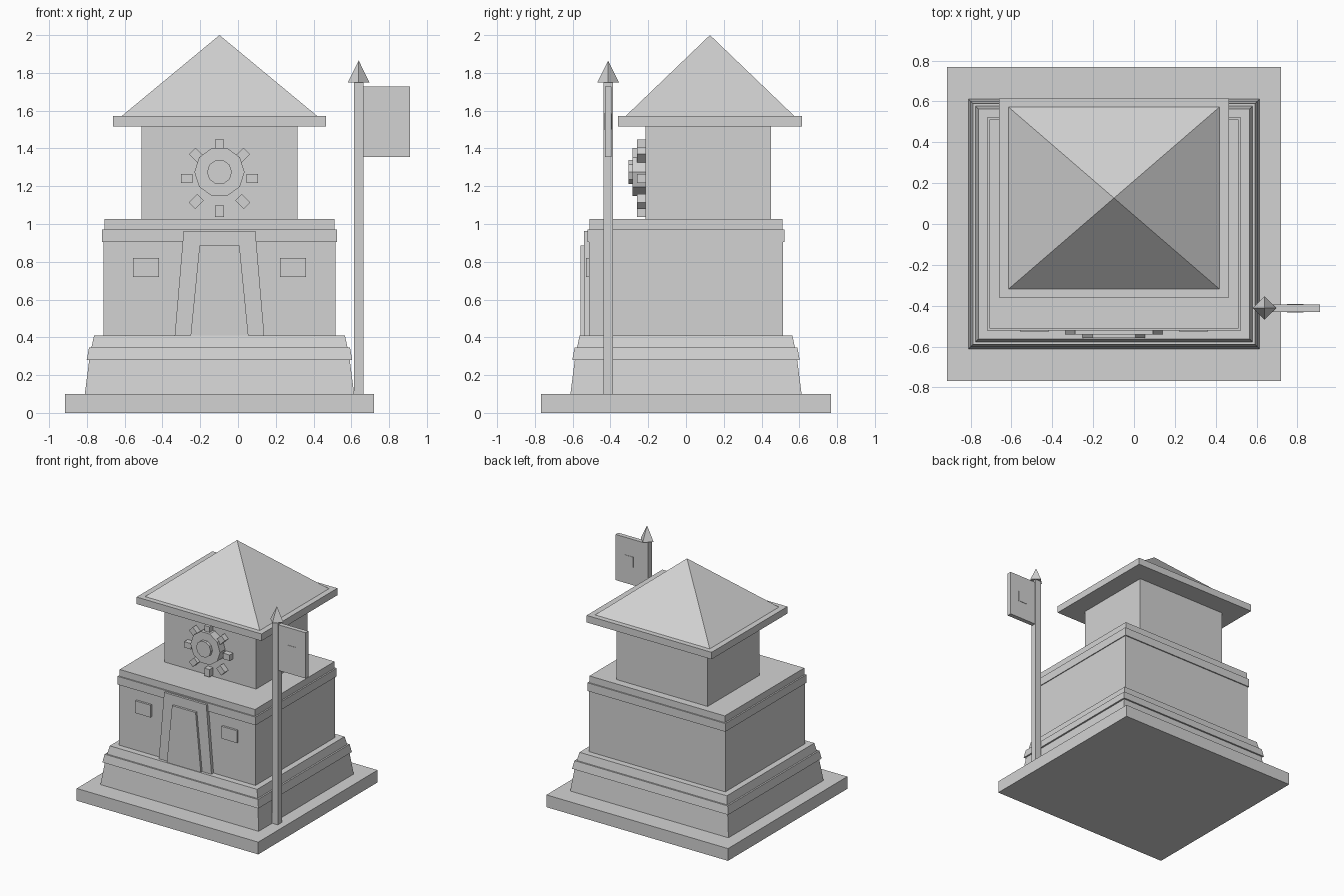
import bpy
import math
from mathutils import Matrix, Vector

cube = bpy.data.objects.get("Cube")
if cube:
    bpy.data.objects.remove(cube, do_unlink=True)

stone = bpy.data.materials.new("stone_grey")
stone.use_nodes = True
GREY = (0.65, 0.65, 0.65, 1)
stone.diffuse_color = GREY
stone.node_tree.nodes["Principled BSDF"].inputs["Base Color"].default_value = GREY

AXIS_X = -0.098      # middle of the tower
WALL_Y = -0.515      # front wall of the main storey
UPPER_Y = -0.215     # front wall of the upper storey


def finish(name, mesh):
    obj = bpy.data.objects.new(name, mesh)
    obj.data.materials.append(stone)
    bpy.context.collection.objects.link(obj)
    return obj


def prism(name, lower, upper):
    """Solid between two matching rings of points."""
    n = len(lower)
    faces = [tuple(reversed(range(n))), tuple(range(n, 2 * n))]
    faces += [(i, (i + 1) % n, n + (i + 1) % n, n + i) for i in range(n)]
    mesh = bpy.data.meshes.new(name)
    mesh.from_pydata(list(lower) + list(upper), [], faces)
    return finish(name, mesh)


def ring(cx, cy, hx, hy, z):
    return [(cx + sx * hx, cy + sy * hy, z)
            for sx, sy in ((-1, -1), (1, -1), (1, 1), (-1, 1))]


def block(name, cx, cy, z0, z1, hx, hy, inset=0.0):
    """Box with optional inward sloping sides."""
    return prism(name, ring(cx, cy, hx, hy, z0),
                 ring(cx, cy, hx - inset, hy - inset, z1))


def pyramid(name, base, apex):
    n = len(base)
    mesh = bpy.data.meshes.new(name)
    faces = [tuple(reversed(range(n)))]
    faces += [(i, (i + 1) % n, n) for i in range(n)]
    mesh.from_pydata(list(base) + [apex], [], faces)
    return finish(name, mesh)


def door_panel(name, bottom, top, z1, y0, y1):
    """Upright trapezoid plate against the front wall."""
    shape = [(-bottom, 0.41), (bottom, 0.41), (top, z1), (-top, z1)]
    return prism(name, [(AXIS_X + x, y1, z) for x, z in shape],
                 [(AXIS_X + x, y0, z) for x, z in shape])


def disc(name, radius, z, y0, y1, sides=10):
    pts = [(AXIS_X + radius * math.cos(math.tau * i / sides),
            z + radius * math.sin(math.tau * i / sides)) for i in range(sides)]
    return prism(name, [(x, y1, h) for x, h in pts], [(x, y0, h) for x, h in pts])


# Base and stepped plinth
block("base_slab", AXIS_X, 0, 0, 0.10, 0.818, 0.768)
block("plinth", AXIS_X, 0, 0.10, 0.30, 0.713, 0.612, 0.026)
block("plinth_lower_band", AXIS_X, 0, 0.28, 0.345, 0.703, 0.602, 0.012)
block("plinth_upper_band", AXIS_X, 0, 0.345, 0.41, 0.678, 0.577, 0.014)

# Main storey with its cornice
block("main_storey", AXIS_X, 0, 0.41, 0.95, 0.615, 0.513)
block("cornice_band", AXIS_X, 0, 0.905, 0.972, 0.622, 0.522)
block("main_storey_cap", AXIS_X, 0, 0.95, 1.027, 0.610, 0.512)

# Upper storey and roof
block("upper_storey", AXIS_X, 0.117, 1.027, 1.515, 0.412, 0.332)
block("eaves_slab", AXIS_X, 0.127, 1.515, 1.572, 0.563, 0.488)
pyramid("roof", ring(AXIS_X, 0.127, 0.517, 0.446, 1.572), (AXIS_X, 0.127, 2.0))

# Door and its surround
door_panel("door_surround", 0.237, 0.19, 0.963, -0.54, WALL_Y + 0.02)
door_panel("door", 0.153, 0.106, 0.885, -0.558, WALL_Y + 0.02)

# Window plates either side of the door
for side, label in ((-1, "right"), (1, "left")):
    block("window_" + label, AXIS_X + side * 0.389, WALL_Y,
          0.72, 0.82, 0.069, 0.015)

# Cog emblem on the upper storey
disc("cog_wheel", 0.133, 1.275, -0.282, UPPER_Y + 0.01)
disc("cog_hub", 0.066, 1.275, -0.305, -0.25)
for i in range(8):
    tooth = block("cog_tooth_%d" % (i + 1), 0, 0, -0.024, 0.024, 0.031, 0.0235)
    turn = Matrix.Rotation(math.tau * i / 8, 4, 'Y')
    spot = Vector((AXIS_X, -0.2365, 1.242)) + turn @ Vector((0.174, 0, 0))
    tooth.matrix_world = Matrix.Translation(spot) @ turn

# Flagpole, finial and flag
POLE_X, POLE_Y = 0.639, -0.412
block("flagpole", POLE_X, POLE_Y, 0.10, 1.75, 0.026, 0.026)
diamond = [(POLE_X + 0.058 * math.cos(i * math.pi / 2),
            POLE_Y + 0.058 * math.sin(i * math.pi / 2), 1.748) for i in range(4)]
pyramid("flagpole_finial", diamond, (POLE_X, POLE_Y, 1.865))
block("flag", 0.785, POLE_Y, 1.355, 1.727, 0.125, 0.018)
block("flag_badge", 0.79, POLE_Y, 1.50, 1.585, 0.04, 0.021)
